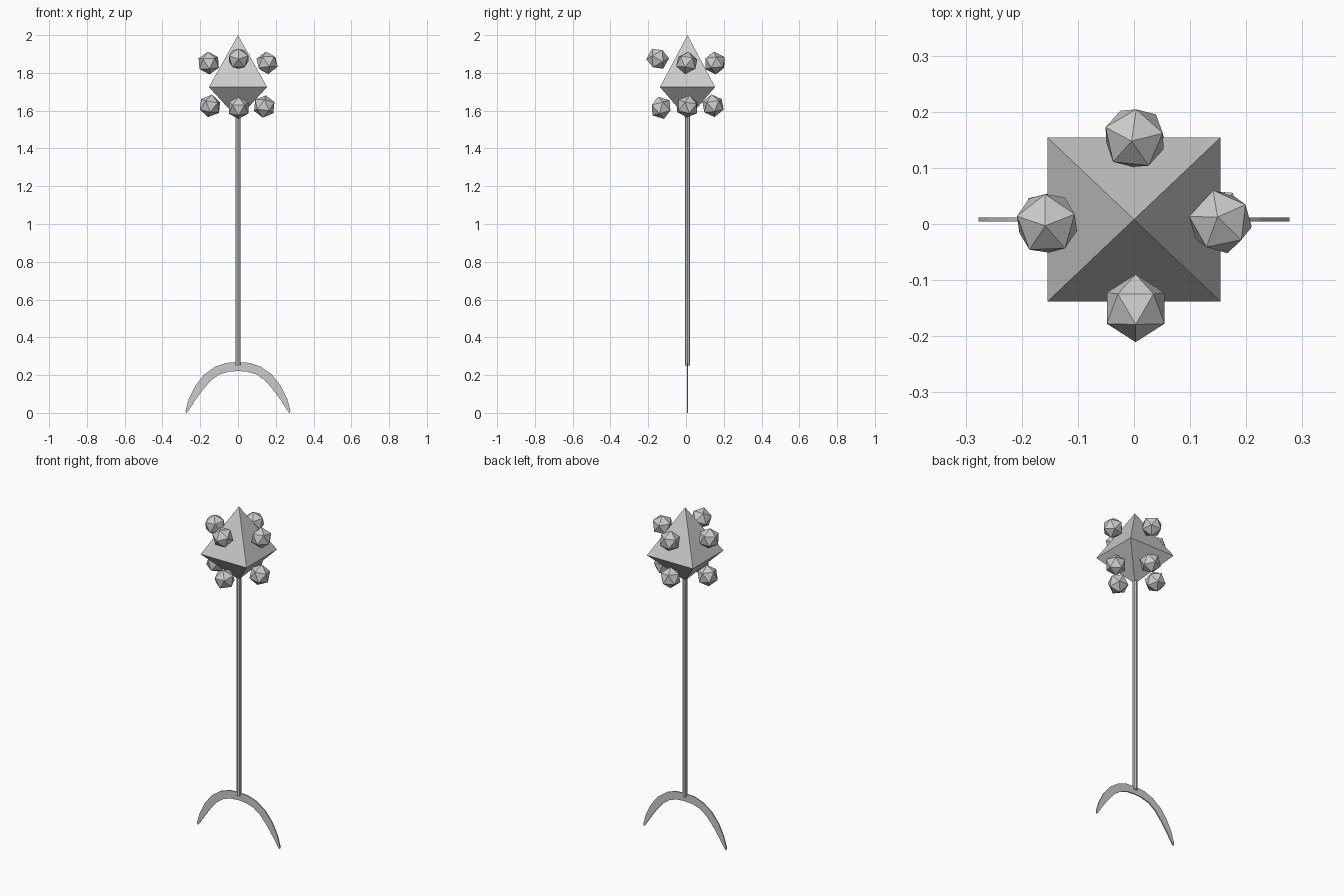
import bpy, bmesh
from math import radians, pi
from mathutils import Matrix, Vector

if "Cube" in bpy.data.objects:
    bpy.data.objects.remove(bpy.data.objects["Cube"])

CY = 0.008  # depth of the staff's axis


def finish(bm, name):
    bmesh.ops.recalc_face_normals(bm, faces=bm.faces)
    mesh = bpy.data.meshes.new(name)
    bm.to_mesh(mesh)
    bm.free()
    ob = bpy.data.objects.new(name, mesh)
    bpy.context.collection.objects.link(ob)
    return ob


# Head: stretched octahedron with a taller upper half
bm = bmesh.new()
ring = [bm.verts.new((0.154 * sx, CY + 0.146 * sy, 1.725))
        for sx, sy in ((-1, -1), (1, -1), (1, 1), (-1, 1))]
for z in (2.0, 1.557):
    tip = bm.verts.new((0, CY, z))
    for i in range(4):
        bm.faces.new((ring[i], ring[(i + 1) % 4], tip))
finish(bm, "head_crystal")

# Shaft
bm = bmesh.new()
bmesh.ops.create_cone(bm, cap_ends=True, segments=8, radius1=0.0135, radius2=0.0135,
                      depth=1.34, matrix=Matrix.Translation((0, CY, 0.25 + 0.67)))
finish(bm, "shaft")

# Crescent foot: half profile mirrored into a thin flat arch
outer = [(0, .268), (.06, .265), (.12, .245), (.18, .202), (.225, .145), (.26, .075), (.277, .015), (.276, 0)]
inner = [(0, .222), (.05, .218), (.1, .203), (.145, .17), (.19, .118), (.23, .062), (.262, .012), (.27, .002)]
outer = [(-x, z) for x, z in outer[:0:-1]] + outer
inner = [(-x, z) for x, z in inner[:0:-1]] + inner
bm = bmesh.new()
rows = [[bm.verts.new((x, CY - 0.0035, z)) for x, z in row] for row in (outer, inner)]
for i in range(len(outer) - 1):
    bm.faces.new((rows[0][i], rows[0][i + 1], rows[1][i + 1], rows[1][i]))
ext = bmesh.ops.extrude_face_region(bm, geom=bm.faces[:])
bmesh.ops.translate(bm, vec=(0, 0.007, 0),
                    verts=[v for v in ext["geom"] if isinstance(v, bmesh.types.BMVert)])
finish(bm, "crescent_foot")

# Studs: icosahedra beside each face (position, tilt about x, tilt about y, twist)
studs = {
    "upper_front": ((0.003, -0.150, 1.875), 28.7, 0, -90),
    "upper_back": ((0.001, 0.153, 1.852), 5, -5, 12),
    "upper_left": ((-0.155, 0.001, 1.852), 4, -3, 20),
    "upper_right": ((0.154, 0.004, 1.853), -8, -5, 30),
    "lower_front": ((0.003, -0.132, 1.615), 15, 0, 90),
    "lower_back": ((0.003, 0.143, 1.626), 8, 5, 40),
    "lower_left": ((-0.148, 0.004, 1.625), 5, 10, 25),
    "lower_right": ((0.139, 0.010, 1.622), -10, 8, 50),
}
for name, (pos, tx, ty, tw) in studs.items():
    m = (Matrix.Translation(pos) @ Matrix.Rotation(radians(ty), 4, 'Y')
         @ Matrix.Rotation(radians(tx), 4, 'X') @ Matrix.Rotation(radians(tw), 4, 'Z'))
    bm = bmesh.new()
    bmesh.ops.create_icosphere(bm, subdivisions=1, radius=0.0605, matrix=m)
    finish(bm, "stud_" + name)
